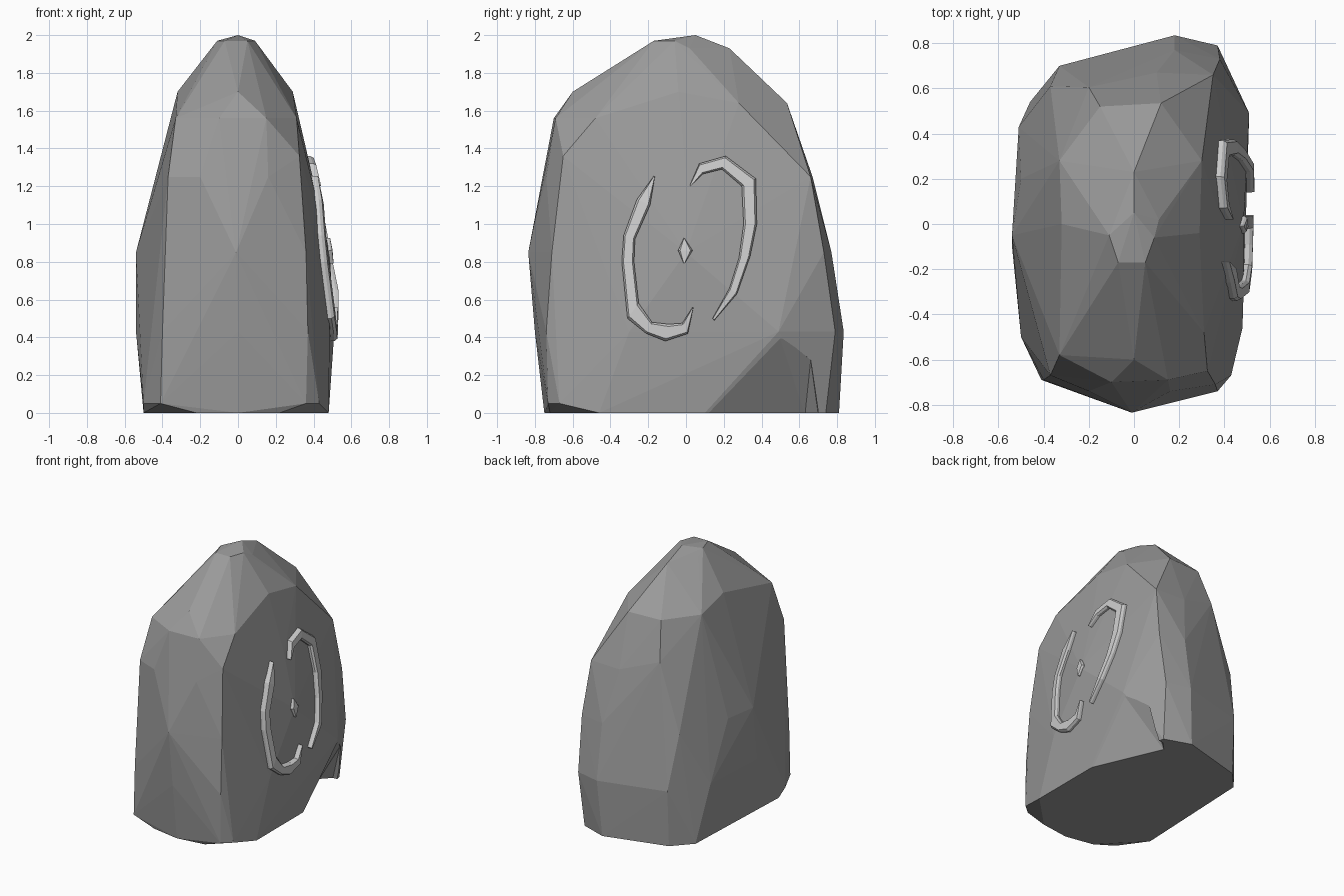
import bpy, bmesh
from mathutils import Vector
from mathutils.bvhtree import BVHTree

if "Cube" in bpy.data.objects:
    bpy.data.objects.remove(bpy.data.objects["Cube"])


def add_object(name, bm, mat=None):
    bmesh.ops.recalc_face_normals(bm, faces=bm.faces)
    mesh = bpy.data.meshes.new(name)
    bm.to_mesh(mesh)
    bm.free()
    obj = bpy.data.objects.new(name, mesh)
    bpy.context.collection.objects.link(obj)
    if mat:
        mesh.materials.append(mat)
    return obj


def hull_mesh(points):
    bm = bmesh.new()
    for p in points:
        bm.verts.new(p)
    bmesh.ops.convex_hull(bm, input=bm.verts)
    loose = [v for v in bm.verts if not v.link_faces]
    bmesh.ops.delete(bm, geom=loose, context='VERTS')
    return bm


stone = bpy.data.materials.new("dark_stone")
stone.diffuse_color = (.33, .33, .33, 1)
stone.use_nodes = True
stone.node_tree.nodes["Principled BSDF"].inputs["Base Color"].default_value = stone.diffuse_color

# Boulder: faceted hull around rough rings of (x, y) at each height
rings = {
    0.0: [(-.5, -.42), (-.22, -.71), (0, -.75), (.22, -.72), (.48, -.46),
          (.48, .1), (.35, .74), (.15, .81), (-.33, .68), (-.46, .54)],
    0.05: [(-.5, -.5), (-.41, -.69), (.36, -.73), (.43, -.67)],
    0.43: [(-.54, -.1), (-.4, -.69), (0, -.8), (.37, -.74), (.485, -.3), (.51, .49),
           (.37, .79), (.18, .835), (-.33, .7), (-.51, .43)],
    0.85: [(-.54, -.05), (-.38, -.68), (-.01, -.835), (.36, -.71), (.485, 0), (.38, .73),
           (.18, .77), (-.37, .61), (-.5, .2)],
    1.25: [(-.42, .1), (-.37, -.67), (-.2, -.74), (.16, -.74), (.395, 0), (.35, .66), (.1, .67)],
    1.36: [(.325, -.65), (-.2, .605)],
    1.56: [(-.33, -.58), (-.1, -.7), (.15, -.69), (.31, -.48)],
    1.64: [(.3, .28), (.12, .535), (-.15, .52), (-.33, .28)],
    1.7: [(-.32, 0), (0, -.6), (.29, -.04)],
    1.93: [(-.12, .02), (0, .23), (.11, .02)],
    1.97: [(-.07, -.17), (.05, -.17), (.09, -.06), (-.11, -.05)],
    2.0: [(0, .05)],
}
bm = hull_mesh([(x, y, z) for z, ring in rings.items() for x, y in ring])
surface = BVHTree.FromBMesh(bm)
boulder = add_object("boulder", bm, stone)

# Undercut at the foot of the back right corner
cutter = add_object("undercut_cutter", hull_mesh([
    (.48, .1, -.01), (.25, .63, -.01), (.32, .70, -.01), (.7, .1, -.01), (.7, .70, -.01),
    (.515, .49, .42), (.7, .49, .42), (.41, .66, .28), (.7, .68, .28)]), stone)
cutter.hide_render = True
cutter.hide_viewport = True
cut = boulder.modifiers.new("undercut", 'BOOLEAN')
cut.object = cutter
cut.operation = 'DIFFERENCE'
cut.solver = 'EXACT'


def on_face(y, z, lift):
    hit = surface.ray_cast(Vector((2, y, z)), Vector((-1, 0, 0)))[0]
    return Vector((hit.x + lift, y, z))


# Raised marks: bevelled bands, given as outer/inner edge pairs in (y, z)
def raised_mark(name, pairs, height=0.035, bevel=0.14):
    bm = bmesh.new()
    rows = []
    for a, b in pairs:
        a, b = Vector(a), Vector(b)
        a2, b2 = a.lerp(b, bevel), b.lerp(a, bevel)
        rows.append([bm.verts.new(on_face(p.x, p.y, h)) for p, h in
                     ((a, -.02), (a, height * .55), (a2, height),
                      (b2, height), (b, height * .55), (b, -.02))])
    for r, s in zip(rows, rows[1:]):
        for i in range(6):
            j = (i + 1) % 6
            bm.faces.new((r[i], r[j], s[j], s[i]))
    bm.faces.new(rows[0])
    bm.faces.new(rows[-1])
    bmesh.ops.remove_doubles(bm, verts=bm.verts, dist=0.0005)
    return add_object(name, bm)


raised_mark("left_mark", [
    ((-.17, 1.255), (-.165, 1.25)), ((-.26, 1.13), (-.19, 1.10)), ((-.33, .94), (-.27, .92)),
    ((-.34, .8), (-.275, .8)), ((-.31, .5), (-.25, .58)), ((-.21, .42), (-.18, .48)),
    ((-.11, .38), (-.09, .47)), ((.01, .42), (-.02, .475)), ((.04, .56), (.035, .56))])
raised_mark("right_mark", [
    ((.02, 1.205), (.025, 1.2)), ((.07, 1.32), (.09, 1.265)), ((.21, 1.36), (.19, 1.29)),
    ((.37, 1.24), (.295, 1.2)), ((.375, 1.0), (.305, 1.0)), ((.34, .83), (.28, .82)),
    ((.27, .63), (.23, .66)), ((.15, .49), (.14, .5))])
raised_mark("centre_mark", [
    ((-.012, .925), (-.008, .925)), ((-.042, .86), (.035, .86)), ((-.012, .79), (-.008, .79))],
    height=.02)
